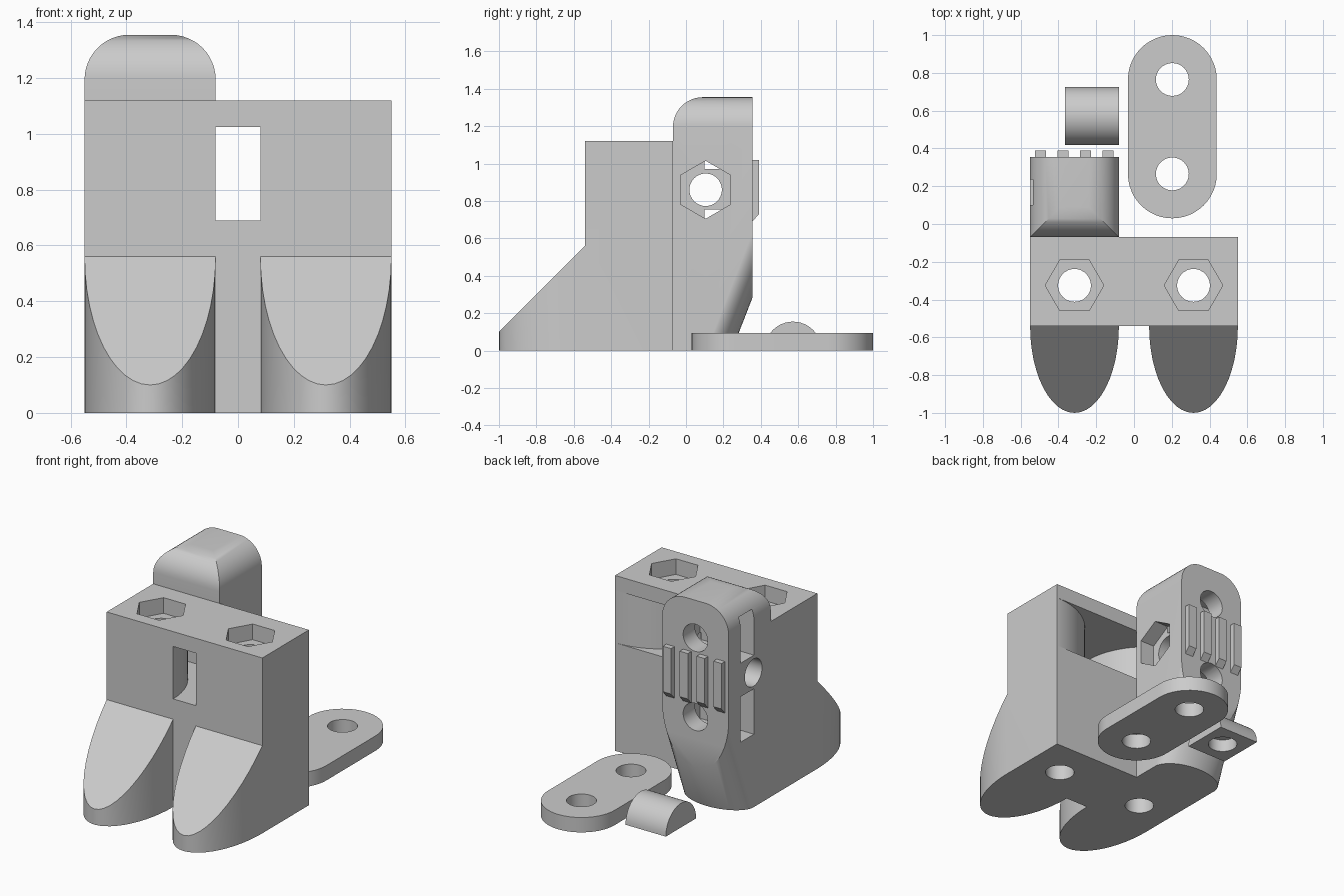
import bpy, bmesh
from math import sin, cos, pi, radians
from mathutils import Vector

if "Cube" in bpy.data.objects:
    bpy.data.objects.remove(bpy.data.objects["Cube"])

mat = bpy.data.materials.new("grey plastic")
mat.use_nodes = True
GREY = (0.6, 0.6, 0.6, 1)
mat.diffuse_color = GREY
mat.node_tree.nodes["Principled BSDF"].inputs["Base Color"].default_value = GREY

AXES = {"x": lambda u, v, w: (w, u, v),
        "y": lambda u, v, w: (u, w, v),
        "z": lambda u, v, w: (u, v, w)}


def prism(name, points, axis, lo, hi):
    """Extrude a flat outline along an axis from lo to hi."""
    bm = bmesh.new()
    place = AXES[axis]
    face = bm.faces.new([bm.verts.new(place(u, v, lo)) for u, v in points])
    ext = bmesh.ops.extrude_face_region(bm, geom=[face])
    move = Vector(place(0, 0, hi - lo))
    bmesh.ops.translate(bm, vec=move,
                        verts=[g for g in ext["geom"] if isinstance(g, bmesh.types.BMVert)])
    bmesh.ops.recalc_face_normals(bm, faces=bm.faces)
    mesh = bpy.data.meshes.new(name)
    bm.to_mesh(mesh)
    bm.free()
    mesh.materials.append(mat)
    obj = bpy.data.objects.new(name, mesh)
    bpy.context.collection.objects.link(obj)
    return obj


def rect(u0, u1, v0, v1):
    return [(u0, v0), (u1, v0), (u1, v1), (u0, v1)]


def arc(cu, cv, ru, rv, a0, a1, n=24):
    """Points on an ellipse arc, angles in degrees."""
    angles = [radians(a0 + (a1 - a0) * i / n) for i in range(n + 1)]
    return [(cu + ru * cos(a), cv + rv * sin(a)) for a in angles]


def ring(cu, cv, r, n=32, start=0):
    return arc(cu, cv, r, r, start, start + 360, n)[:-1]


def combine(obj, other, op="DIFFERENCE"):
    """Apply a boolean and delete the helper."""
    mod = obj.modifiers.new("cut", "BOOLEAN")
    mod.operation, mod.object, mod.solver = op, other, "EXACT"
    other.hide_render = True
    deps = bpy.context.evaluated_depsgraph_get()
    mesh = bpy.data.meshes.new_from_object(obj.evaluated_get(deps))
    obj.modifiers.clear()
    obj.data = mesh
    bpy.data.objects.remove(other)


def cut(obj, points, axis, lo, hi):
    combine(obj, prism("cutter", points, axis, lo, hi))


W, IN, FRONT, BACK, TOP = 0.55, 0.08, -0.54, -0.07, 1.12
MID, HALF = (W + IN) / 2, (W - IN) / 2
BOLT, NUT = 0.087, 0.155

# Body: block with two elliptical toes, sloped on top
plan = [(W, BACK), (-W, BACK)]
for s in (-1, 1):
    plan += arc(s * MID, FRONT, HALF, 0.46, 180, 360)
body = prism("clamp_body", plan, "z", 0, TOP)
side = [(-1.2, -0.1), (FRONT, 0.56), (FRONT, 1.2), (0.1, 1.2), (0.1, -0.1)]
combine(body, prism("side_shape", side, "x", -1, 1), "INTERSECT")

# Front window flaring out towards the back
R = W - IN
flare = [(-IN, -0.7), (IN, -0.7)] + arc(W, FRONT, R, R, 180, 87)
flare += [(0.525, 0), (-0.525, 0)] + arc(-W, FRONT, R, R, 93, 0)
cut(body, flare, "z", 0.69, 1.025)

# Vertical bolt holes with nut recesses
for s in (-1, 1):
    cut(body, ring(s * MID, -0.325, BOLT), "z", -0.1, 1.3)
    cut(body, ring(s * MID, -0.325, NUT, 6), "z", TOP - 0.1, 1.3)

# Tower: rounded outline from the front and the side, tapered foot
RT, H, TB = 0.16, 1.355, 0.355
outline = [(-W, 0), (-IN, 0)] + arc(-IN - RT, H - RT, RT, RT, 0, 90, 12)
outline += arc(-W + RT, H - RT, RT, RT, 90, 180, 12)
tower = prism("tower", outline, "y", BACK, TB)
crown = [(0.5, -0.1), (0.5, H + 0.1), (0.5 - 0.4, H + 0.1), (BACK + RT, H)]
crown = [(0.5, -0.1), (0.5, H)] + arc(BACK + RT, H - RT, RT, RT, 90, 180, 12) + [(BACK, -0.1)]
combine(tower, prism("crown_shape", crown, "x", -1, 0.2), "INTERSECT")
foot_plan = [(-W - 0.001, -1.2)] + arc(-MID, 0.10, HALF + 0.001, 0.145, 180, 0) + [(-IN + 0.001, -1.2)]
foot = prism("foot_shape", foot_plan, "z", -0.1, 1.6)
for v in foot.data.vertices:
    v.co.y += 0.39 * v.co.z
combine(tower, foot, "INTERSECT")

# Grip ribs on the back
rib = [(0.33, 0.69), (TB, 0.69), (0.39, 0.73), (0.39, 1.02), (0.33, 1.02)]
for i in range(4):
    x = -0.495 + 0.119 * i
    combine(tower, prism("rib", rib, "x", x - 0.029, x + 0.029), "UNION")

# Cross bolt with nut recess, then two back bolts with side nut slots
cut(tower, ring(0.105, 0.86, BOLT), "x", -1, 0.2)
cut(tower, ring(0.105, 0.86, NUT, 6, 30), "x", -IN - 0.1, 0.2)
for z in (0.61, 1.115):
    cut(tower, ring(-MID, z, BOLT), "y", 0.0, 0.6)
    cut(tower, rect(0.10, 0.235, z - 0.145, z + 0.145), "x", -1, -0.17)
combine(body, tower, "UNION")

# Loose strap plate with two holes
PX, PR, PY0, PY1 = 0.203, 0.235, 0.265, 0.765
plate = prism("strap_plate", arc(PX, PY0, PR, PR, 180, 360) + arc(PX, PY1, PR, PR, 0, 180), "z", 0, 0.095)
for y in (PY0, PY1):
    cut(plate, ring(PX, y, BOLT), "z", -0.1, 0.3)

# Loose half-round pad with a blind hole below
pad = prism("half_round_pad", arc(0.572, 0, 0.153, 0.155, 0, 180), "x", -0.365, -IN)
cut(pad, ring(-0.222, 0.572, BOLT), "z", -0.1, 0.08)

for obj in (body, plate, pad):
    bpy.ops.object.select_all(action="DESELECT")
    obj.select_set(True)
    bpy.context.view_layer.objects.active = obj
    bpy.ops.object.shade_smooth_by_angle(angle=radians(30))
